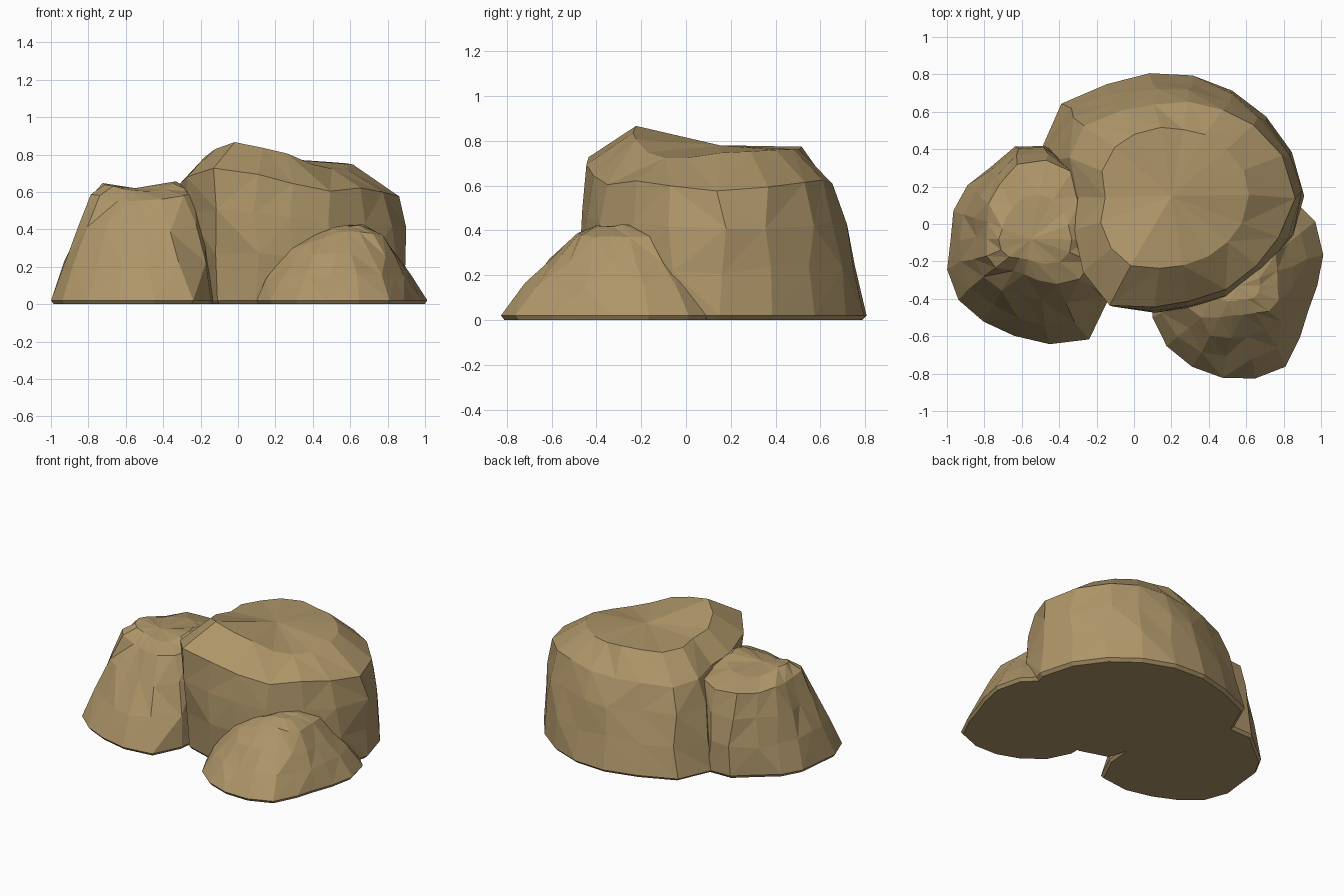
import bpy, bmesh, math, random

if "Cube" in bpy.data.objects:
    bpy.data.objects.remove(bpy.data.objects["Cube"])

random.seed(4)
SIDES = 18

stone = bpy.data.materials.new("tan_stone")
stone.diffuse_color = (0.42, 0.30, 0.14, 1)
stone.use_nodes = True
stone.node_tree.nodes["Principled BSDF"].inputs["Base Color"].default_value = stone.diffuse_color


def sample(values, t):
    """Smoothly interpolate a closed list of 12 values (one per 30 degrees)."""
    n = len(values)
    i, f = int(t * n) % n, (t * n) % 1
    a, b, c, d = (values[(i + k) % n] for k in (-1, 0, 1, 2))
    return b + 0.5 * f * (c - a + f * (2*a - 5*b + 4*c - d + f * (3*(b - c) + d - a)))


def rock(name, centre, base, shoulder, shoulder_z, top, top_z, peak):
    """Loft rings from the ground to the shoulder and over the crown."""
    cx, cy = centre
    rings = []

    def add_ring(radii, heights, jitter):
        ring = []
        for k in range(SIDES):
            t = k / SIDES
            a = 2 * math.pi * (t + random.uniform(-jitter, jitter) * 0.5)
            r = sample(radii, t) + random.uniform(-jitter, jitter)
            z = sample(heights, t) + random.uniform(-jitter, jitter)
            ring.append(bm.verts.new((cx + r * math.cos(a), cy + r * math.sin(a), z)))
        rings.append(ring)

    bm = bmesh.new()
    add_ring([r * 0.97 for r in base], [0] * 12, 0)
    add_ring(base, [0.02] * 12, 0)
    for f in (0.36, 0.7):
        add_ring([b + (s - b) * f + 0.012 for b, s in zip(base, shoulder)],
                 [0.02 + (z - 0.02) * f for z in shoulder_z], 0.014)
    add_ring(shoulder, shoulder_z, 0.008)
    add_ring(top, top_z, 0.008)

    for lo, hi in zip(rings, rings[1:]):
        for k in range(SIDES):
            j = (k + 1) % SIDES
            if random.random() < 0.5:
                tris = ((lo[k], lo[j], hi[j]), (lo[k], hi[j], hi[k]))
            else:
                tris = ((lo[k], lo[j], hi[k]), (lo[j], hi[j], hi[k]))
            for tri in tris:
                bm.faces.new(tri)
    bm.faces.new(rings[0][::-1])
    tip = bm.verts.new((cx, cy, peak))
    for k in range(SIDES):
        bm.faces.new((rings[-1][k], rings[-1][(k + 1) % SIDES], tip))
    bmesh.ops.recalc_face_normals(bm, faces=bm.faces)

    mesh = bpy.data.meshes.new(name)
    bm.to_mesh(mesh)
    bm.free()
    mesh.materials.append(stone)
    bpy.context.collection.objects.link(bpy.data.objects.new(name, mesh))


# Radii and heights run counter-clockwise from +x in 30 degree steps
# Large central boulder
rock("main_boulder", (0.20, 0.15),
     [.71, .67, .65, .66, .69, .78, .60, .45, .62, .60, .62, .66],
     [.66, .61, .54, .50, .53, .61, .50, .58, .67, .57, .58, .60],
     [.57, .60, .62, .61, .60, .60, .62, .65, .73, .66, .61, .62],
     [.42, .40, .38, .36, .38, .40, .36, .42, .43, .38, .38, .40],
     [.74, .76, .76, .77, .76, .75, .76, .80, .86, .82, .75, .72], 0.78)

# Medium boulder on the left
rock("left_boulder", (-0.55, -0.08),
     [.42, .45, .45, .52, .44, .45, .43, .50, .51, .54, .62, .48],
     [.30, .33, .42, .42, .34, .27, .23, .25, .20, .20, .28, .36],
     [.60, .59, .57, .56, .56, .57, .58, .58, .56, .55, .56, .59],
     [.22, .22, .24, .24, .20, .17, .17, .17, .12, .11, .16, .22],
     [.66, .64, .62, .61, .61, .63, .64, .64, .62, .61, .61, .63], 0.62)

# Small boulder at the front right
rock("front_right_boulder", (0.56, -0.33),
     [.42, .51, .55, .40, .35, .38, .46, .50, .50, .50, .50, .40],
     [.21, .24, .26, .20, .20, .25, .30, .30, .19, .15, .17, .23],
     [.37, .37, .36, .37, .36, .33, .31, .30, .36, .39, .39, .37],
     [.11, .12, .13, .10, .10, .12, .15, .14, .10, .08, .09, .11],
     [.42, .42, .42, .42, .41, .40, .38, .38, .41, .42, .42, .42], 0.42)
